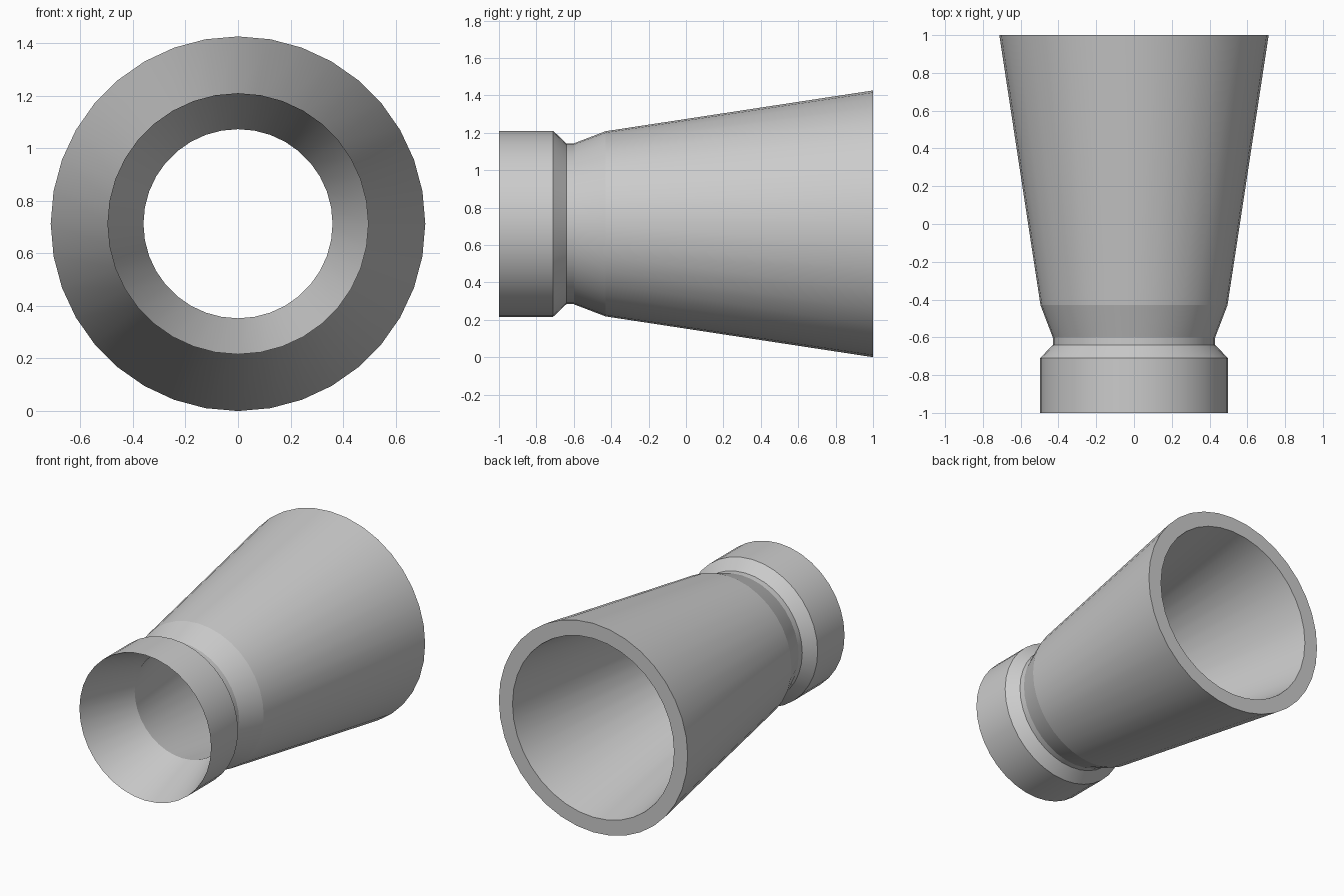
import bpy, bmesh, math

if "Cube" in bpy.data.objects:
    bpy.data.objects.remove(bpy.data.objects["Cube"])

SIDES = 36
AXIS_Z = 0.713

# Closed wall profile as (y, radius): outside front to back, then inside back to front
PROFILE = [
    (-1.00, 0.497), (-0.71, 0.497),   # collar
    (-0.64, 0.43), (-0.60, 0.43),     # neck groove
    (-0.43, 0.495), (1.00, 0.713),    # shoulder and long cone
    (1.00, 0.61), (-0.60, 0.36),      # back rim and bore, then front funnel
]


def revolve(name, profile):
    """Revolve a closed profile around the y axis, smooth around, sharp at each ring."""
    bm = bmesh.new()
    rings = []
    for y, r in profile:
        ring = []
        for i in range(SIDES):
            a = 2 * math.pi * i / SIDES
            ring.append(bm.verts.new((r * math.sin(a), y, AXIS_Z + r * math.cos(a))))
        rings.append(ring)
    for k, ring in enumerate(rings):
        nxt = rings[(k + 1) % len(rings)]
        for i in range(SIDES):
            j = (i + 1) % SIDES
            bm.faces.new((ring[i], ring[j], nxt[j], nxt[i])).smooth = True
    for ring in rings:
        for i in range(SIDES):
            bm.edges.get((ring[i], ring[(i + 1) % SIDES])).smooth = False
    bmesh.ops.recalc_face_normals(bm, faces=bm.faces[:])
    mesh = bpy.data.meshes.new(name)
    bm.to_mesh(mesh)
    bm.free()
    obj = bpy.data.objects.new(name, mesh)
    bpy.context.collection.objects.link(obj)
    return obj


# Flared tube with collar
revolve("flared_nozzle", PROFILE)
